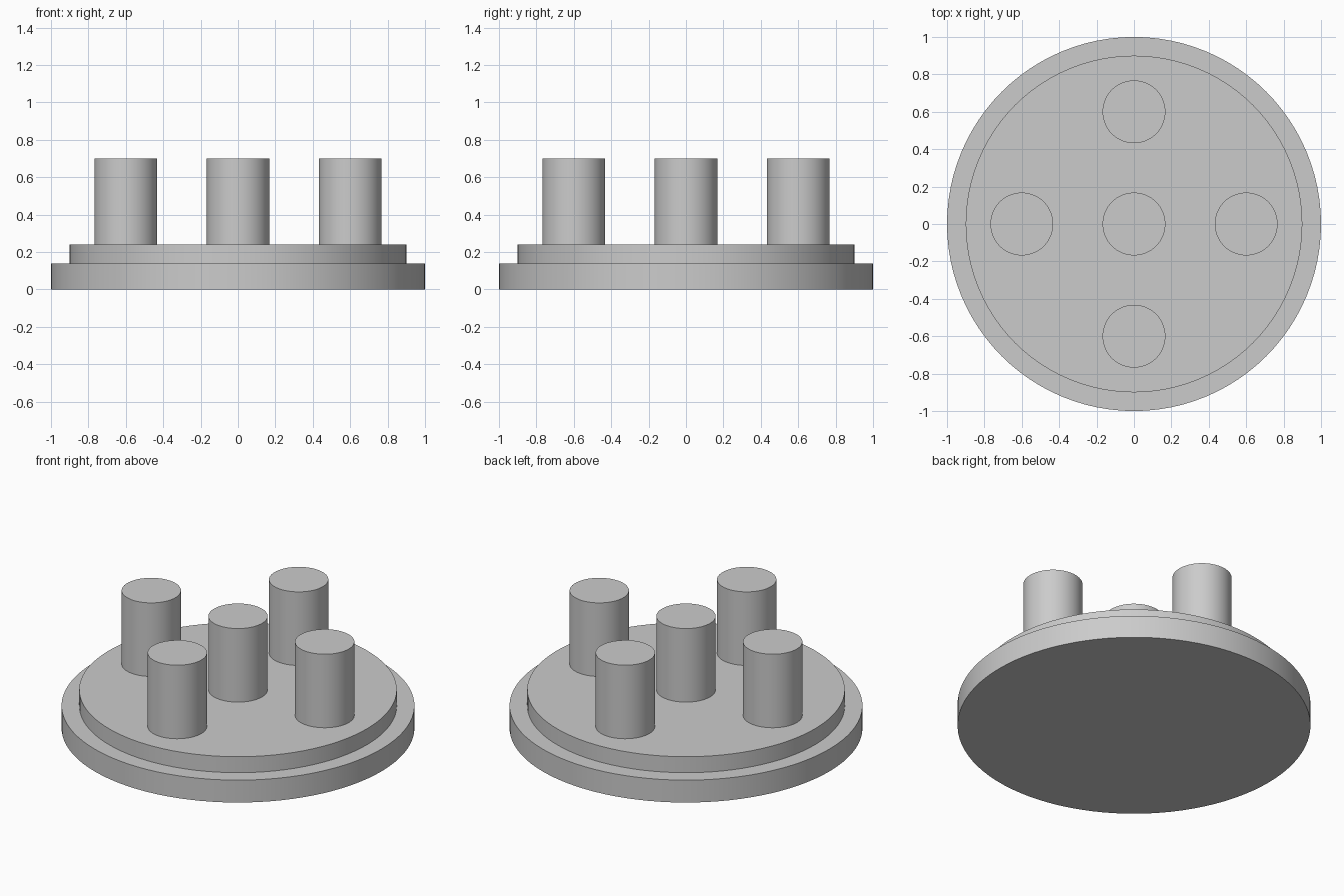
import bpy

if "Cube" in bpy.data.objects:
    bpy.data.objects.remove(bpy.data.objects["Cube"])

grey = bpy.data.materials.new("plain_grey")
grey.diffuse_color = (0.6, 0.6, 0.6, 1)
grey.use_nodes = True
grey.node_tree.nodes["Principled BSDF"].inputs["Base Color"].default_value = grey.diffuse_color


def disc(name, radius, z0, z1, x=0, y=0, sides=96):
    """Upright cylinder between two heights, smooth wall and sharp rims."""
    bpy.ops.mesh.primitive_cylinder_add(vertices=sides, radius=radius, depth=z1 - z0,
                                        location=(x, y, (z0 + z1) / 2))
    ob = bpy.context.object
    ob.name = name
    ob.data.materials.append(grey)
    bpy.ops.object.shade_smooth_by_angle()
    return ob


# Stepped round base
disc("base_plate", 1.0, 0, 0.14)
disc("raised_plate", 0.9, 0.14, 0.24)

# Five pegs in a cross
pegs = {"centre": (0, 0), "left": (-0.6, 0), "right": (0.6, 0),
        "front": (0, -0.6), "back": (0, 0.6)}
for side, (x, y) in pegs.items():
    disc(side + "_peg", 0.168, 0.24, 0.70, x, y, 64)
